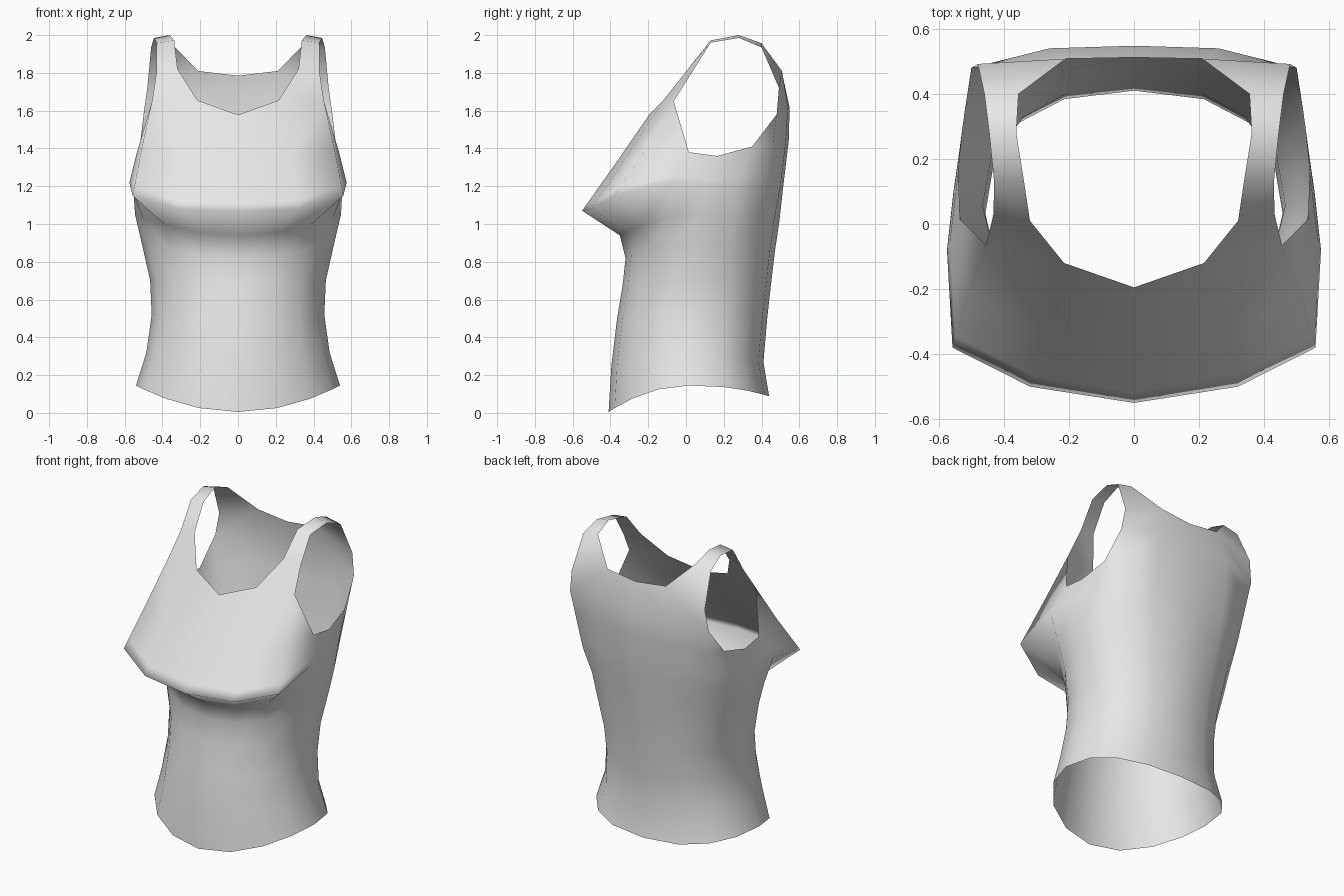
import bpy, bmesh, math
from mathutils import Vector

if "Cube" in bpy.data.objects:
    bpy.data.objects.remove(bpy.data.objects["Cube"])

COLS = 9  # half-ring columns, front centre round the side to back centre


def torso_ring(z_side, z_front, z_back, width, y_front, y_back):
    """Half oval ring, dipping towards the front and the back."""
    mid = (y_front + y_back) / 2
    ring = []
    for i in range(COLS):
        a = math.pi * i / (COLS - 1)
        c, s = math.cos(a), math.sin(a)
        z_end = z_front if c > 0 else z_back
        depth = (y_back - y_front) / 2
        # the back is a little squarer than the front
        p = 1.0 if c > 0 else 0.85
        x = width * max(s, 0) ** p
        y = mid - math.copysign(abs(c) ** p, c) * depth
        ring.append(Vector((x, y, z_side + (z_end - z_side) * c * c)))
    return ring


# Hem, waist and ribs
rings = [torso_ring(*r) for r in (
    (.145, .005, .088, .54, -.41, .44),
    (.32, .25, .27, .485, -.395, .41),
    (.52, .50, .50, .457, -.365, .43),
    (.70, .68, .68, .465, -.335, .45),
    (.90, .82, .85, .51, -.32, .47),
    (1.05, .94, 1.02, .545, -.35, .495))]

# Bust ridge, and the ring at the bottom of the armholes
bust = [Vector(p) for p in (
    (0, -.55, 1.07), (.32, -.50, 1.08), (.558, -.38, 1.15),
    (.575, -.08, 1.22), (.555, .10, 1.20), (.53, .27, 1.20),
    (.45, .42, 1.20), (.25, .50, 1.20), (0, .515, 1.20))]
underarm = [Vector(p) for p in (
    (0, -.37, 1.325), (.28, -.325, 1.34), (.51, -.21, 1.40),
    (.535, .015, 1.38), (.54, .165, 1.36), (.52, .35, 1.41),
    (.475, .46, 1.42), (.26, .53, 1.45), (0, .545, 1.45))]
soft = [a.lerp(b, .2) for a, b in zip(bust, underarm)]
rings += [bust, soft, underarm]

bm = bmesh.new()
grid = [[bm.verts.new(p) for p in ring] for ring in rings]


def strip(lower, upper):
    """Join two equally long rows of vertices with quads."""
    for i in range(len(lower) - 1):
        bm.faces.new((lower[i], lower[i + 1], upper[i + 1], upper[i]))


def row(*points):
    return [bm.verts.new(p) for p in points]


for low, high in zip(grid, grid[1:]):
    strip(low, high)
top = grid[-1]

# Chest panel up to the neckline
chest = row((0, -.195, 1.578), (.215, -.12, 1.655), (.455, -.065, 1.65))
strip(top[:3], chest)
bm.faces.new((top[2], top[3], chest[2]))

# Back panel up to the back neckline
blades = row((.50, .48, 1.58), (.26, .54, 1.62), (0, .548, 1.62))
nape = row((.48, .492, 1.72), (.21, .508, 1.81), (0, .512, 1.785))
bm.faces.new((top[5], top[6], blades[0]))
strip(top[6:], blades)
strip(blades, nape)

# Shoulder strap, inner and outer edge from chest to back
strap = [chest[1:]]
for inner, outer in (((.32, .01, 1.82), (.432, .03, 1.80)),
                     ((.338, .13, 1.972), (.43, .13, 1.96)),
                     ((.362, .28, 2.0), (.445, .28, 1.985)),
                     ((.355, .40, 1.957), (.46, .40, 1.935))):
    strap.append(row(inner, outer))
strap.append([nape[1], nape[0]])
for low, high in zip(strap, strap[1:]):
    strip(low, high)

# Mirror the half to make the whole garment
for v in bm.verts:
    if v.co.x < 1e-4:
        v.co.x = 0
half = bm.verts[:] + bm.edges[:] + bm.faces[:]
bmesh.ops.mirror(bm, geom=half, axis='X', merge_dist=1e-4)
bmesh.ops.remove_doubles(bm, verts=bm.verts[:], dist=1e-4)
bmesh.ops.recalc_face_normals(bm, faces=bm.faces[:])
# keep the outside of the cloth facing outwards
bm.faces.ensure_lookup_table()
hem_face = max(bm.faces, key=lambda f: f.calc_center_median().y)
if hem_face.normal.y < 0:
    bmesh.ops.reverse_faces(bm, faces=bm.faces[:])
for f in bm.faces:
    f.smooth = True

mesh = bpy.data.meshes.new("tank_top")
bm.to_mesh(mesh)
bm.free()
cloth = bpy.data.materials.new("light_grey_cloth")
cloth.diffuse_color = (.8, .8, .8, 1)
cloth.use_nodes = True
cloth.node_tree.nodes["Principled BSDF"].inputs["Base Color"].default_value = cloth.diffuse_color
mesh.materials.append(cloth)
bpy.context.collection.objects.link(bpy.data.objects.new("tank_top", mesh))
